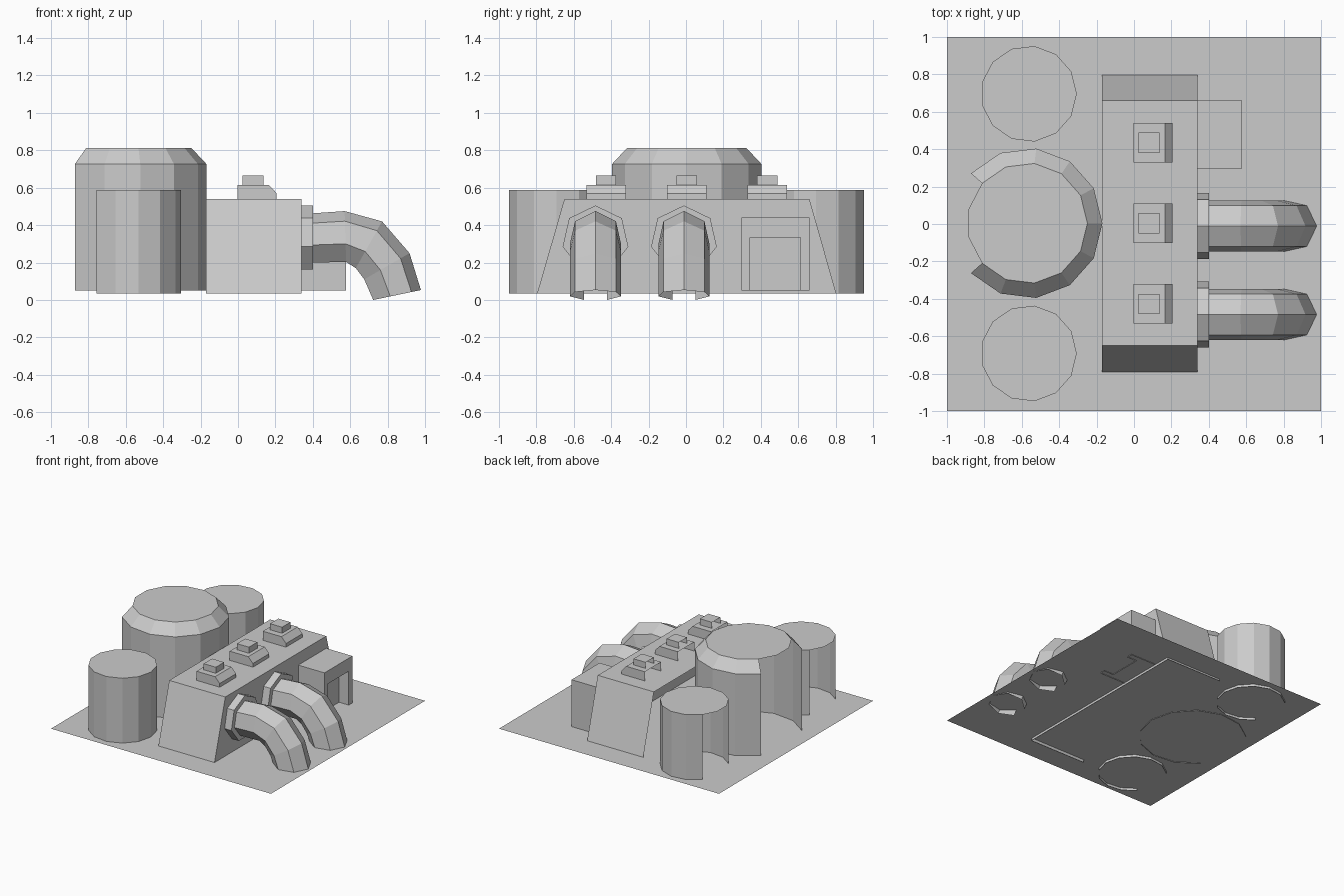
import bpy, bmesh
from math import sin, cos, pi

if "Cube" in bpy.data.objects:
    bpy.data.objects.remove(bpy.data.objects["Cube"])


def loft(name, rings, skip=(), cap=True):
    """Skin closed rings in order, leaving out the skipped sides; cap closes the last ring."""
    bm = bmesh.new()
    vs = [[bm.verts.new(p) for p in ring] for ring in rings]
    n = len(vs[0])
    for a, b in zip(vs, vs[1:]):
        for i in range(n):
            if i not in skip:
                j = (i + 1) % n
                bm.faces.new((a[i], a[j], b[j], b[i]))
    if cap:
        bm.faces.new(vs[-1])
    if len(rings) > 1:
        bmesh.ops.recalc_face_normals(bm, faces=bm.faces[:])
    me = bpy.data.meshes.new(name)
    bm.to_mesh(me)
    bm.free()
    ob = bpy.data.objects.new(name, me)
    bpy.context.collection.objects.link(ob)
    return ob


def circle(x, y, z, r, n=13):
    return [(x + r * cos(2 * pi * k / n), y + r * sin(2 * pi * k / n), z) for k in range(n)]


def rect(x0, x1, y0, y1, z):
    return [(x0, y0, z), (x1, y0, z), (x1, y1, z), (x0, y1, z)]


def heptagon(y, r, top, bottom):
    """Seven-sided section standing between a top and a bottom point given in x, z."""
    h = 1 + cos(pi / 7)
    ux, uz = (top[0] - bottom[0]) / h, (top[1] - bottom[1]) / h
    cx, cz = top[0] - ux, top[1] - uz
    return [(cx + ux * cos(a), y + r * sin(a), cz + uz * cos(a))
            for a in (2 * pi * k / 7 for k in range(7))]


# Ground sheet
loft("ground", [rect(-1, 1, -1, 1, 0.055)])

# Tanks, open at the rear
rear = (5, 6, 7)
loft("large_tank", [circle(-0.571, 0.004, 0.05, 0.402), circle(-0.571, 0.004, 0.727, 0.402),
                    circle(-0.571, 0.004, 0.812, 0.322)], rear)
for side, y in (("back", 0.696), ("front", -0.692)):
    loft(f"small_tank_{side}", [circle(-0.563, y, 0.035, 0.257),
                                circle(-0.563, y, 0.588, 0.257)], rear)

# Main hall with sloping ends, open at the rear
loft("hall", [rect(-0.17, 0.34, -0.796, 0.803, 0.035),
              rect(-0.17, 0.34, -0.65, 0.66, 0.54)], (3,))

# Roof vents
for i, y in enumerate((-0.427, 0.004, 0.434)):
    y0, y1 = y - 0.106, y + 0.106
    loft(f"vent_base_{i}", [rect(-0.004, 0.207, y0, y1, 0.54), rect(-0.004, 0.207, y0, y1, 0.57),
                            rect(-0.004, 0.165, y0, y1, 0.615)], (3,))
    loft(f"vent_cap_{i}", [rect(0.025, 0.135, y - 0.054, y + 0.054, 0.615),
                           rect(0.025, 0.135, y - 0.054, y + 0.054, 0.665)], (3,))

# Entrance box with recessed doorway
def arch(x, y0, y1, z):
    return [(x, y0, 0.05), (x, y0, z), (x, y1, z), (x, y1, 0.05)]


loft("entrance", [arch(0.34, 0.297, 0.66, 0.44), arch(0.578, 0.297, 0.66, 0.44),
                  arch(0.578, 0.342, 0.612, 0.333), arch(0.49, 0.342, 0.612, 0.333)], (3,))

# Bent pipes with collars: top and bottom points along the bend
bend = [((0.40, 0.463), (0.40, 0.20)), ((0.57, 0.475), (0.578, 0.203)), ((0.77, 0.42), (0.63, 0.17)),
        ((0.917, 0.25), (0.675, 0.11)), ((0.978, 0.053), (0.723, 0.0))]
for i, y in enumerate((-0.484, -0.011)):
    loft(f"pipe_collar_{i}", [heptagon(y, 0.18, (x, 0.505), (x, 0.162)) for x in (0.34, 0.402)])
    loft(f"pipe_{i}", [heptagon(y, 0.14, t, b) for t, b in bend], (3,), cap=False)
